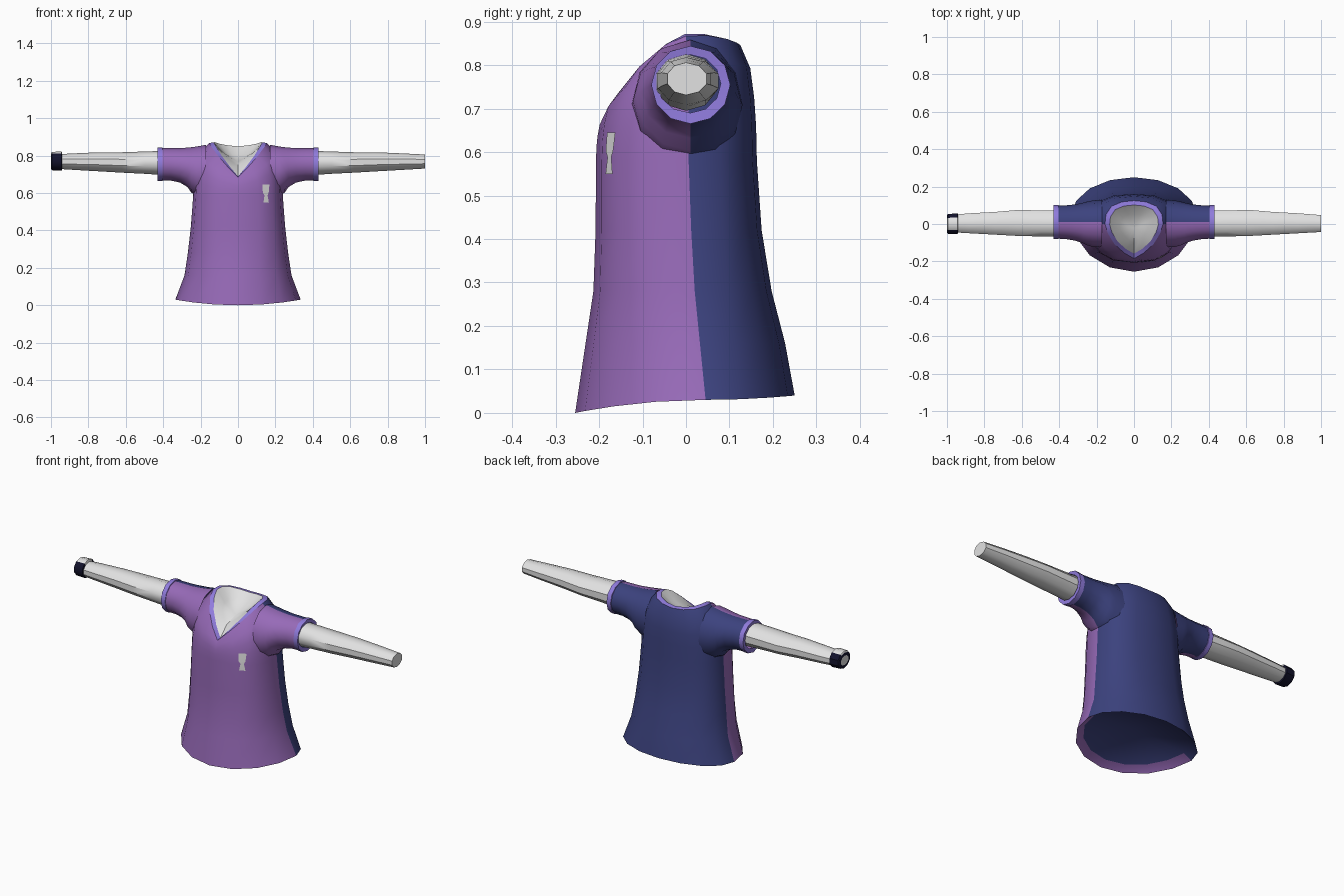
import bpy, bmesh, math
from mathutils import Vector
from mathutils.bvhtree import BVHTree

if "Cube" in bpy.data.objects:
    bpy.data.objects.remove(bpy.data.objects["Cube"])


def material(name, rgb):
    m = bpy.data.materials.new(name)
    m.diffuse_color = (*rgb, 1)
    m.use_nodes = True
    m.node_tree.nodes["Principled BSDF"].inputs["Base Color"].default_value = m.diffuse_color
    return m


PURPLE = material("purple_cloth", (0.31, 0.145, 0.48))
NAVY = material("navy_cloth", (0.045, 0.055, 0.21))
TRIM = material("lavender_trim", (0.28, 0.2, 0.72))
WHITE = material("white_cloth", (0.76, 0.76, 0.76))
DARK = material("dark_band", (0.006, 0.006, 0.025))


def loft(name, rings, mats, pick=lambda i, j: 0, start=None, end=None, angle=40):
    """Skin equal closed rings; start/end = (centre point, material index) closes an end."""
    bm = bmesh.new()
    rows = [[bm.verts.new(p) for p in r] for r in rings]
    n = len(rows[0])
    for i in range(len(rows) - 1):
        for j in range(n):
            k = (j + 1) % n
            f = bm.faces.new((rows[i][j], rows[i][k], rows[i + 1][k], rows[i + 1][j]))
            f.material_index = pick(i, j)
    for row, cap in ((rows[0], start), (rows[-1], end)):
        if cap:
            c = bm.verts.new(cap[0])
            for j in range(n):
                bm.faces.new((row[j], row[(j + 1) % n], c)).material_index = cap[1]
    bmesh.ops.recalc_face_normals(bm, faces=bm.faces)
    return finish(name, bm, mats, angle)


def finish(name, bm, mats, angle=40):
    me = bpy.data.meshes.new(name)
    bm.to_mesh(me)
    bm.free()
    for m in mats:
        me.materials.append(m)
    ob = bpy.data.objects.new(name, me)
    bpy.context.collection.objects.link(ob)
    bpy.ops.object.select_all(action='DESELECT')
    ob.select_set(True)
    bpy.context.view_layer.objects.active = ob
    bpy.ops.object.shade_smooth_by_angle(angle=math.radians(angle))
    return ob


N = 16


def spow(v, p):
    return math.copysign(abs(v) ** p, v)


def torso_ring(z, rx, yf, yb, yc, p, hem=False):
    pts = []
    for j in range(N):
        a = 2 * math.pi * j / N
        s, c = math.sin(a), math.cos(a)
        depth = yf + yc if c > 0 else yb - yc
        dz = (-0.03 if c > 0 else 0.01) * c * c if hem else 0
        pts.append(Vector((rx * spow(s, p), yc - depth * spow(c, p), z + dz)))
    return pts


# Neckline: half a loop, mirrored to the other side
half = [(0, -.185, .685), (.052, -.155, .737), (.105, -.107, .797), (.14, -.05, .845),
        (.155, 0, .867), (.15, .05, .868), (.12, .095, .86), (.065, .118, .851), (0, .125, .846)]
collar = [Vector(p) for p in half] + [Vector((-x, y, z)) for x, y, z in half[-2:0:-1]]
hub = Vector((0, -.02, 0))


def shrink(ring, k, zfun):
    return [Vector((hub.x + (p.x - hub.x) * k, hub.y + (p.y - hub.y) * k, zfun(p.z))) for p in ring]


# Torso: hem, waist and chest, then rounded shoulders up to the neckline
hem = torso_ring(.03, .335, .255, .25, .045, 1, True)
lip = [Vector((p.x * .87, p.y * .87, p.z + .03)) for p in hem]
rings = [lip, hem,
         torso_ring(.16, .286, .231, .228, .032, .93),
         torso_ring(.28, .268, .213, .197, .02, .87),
         torso_ring(.42, .252, .208, .174, .012, .82),
         torso_ring(.58, .24, .207, .163, .006, .8)]
base = rings[-1]
for t in (.3, .55, .8):
    bulge = math.sqrt(1 - t * t)
    ring = []
    for b, c in zip(base, collar):
        p = c + (b - c) * bulge
        p.z = b.z + (c.z - b.z) * t
        ring.append(p)
    rings.append(ring)
rings.append(collar)
loft("shirt_torso", rings, [PURPLE, NAVY],
     lambda i, j: 0 if j < 4 or j >= 12 else 1, start=((0, 0, .11), 1))
tree = BVHTree.FromPolygons(
    [p for r in rings for p in r],
    [(i * N + j, i * N + (j + 1) % N, (i + 1) * N + (j + 1) % N, (i + 1) * N + j)
     for i in range(1, len(rings) - 1) for j in range(N)])

# Collar trim and the undershirt filling the neck
inner = shrink(collar, .84, lambda z: z + .004)
loft("collar_trim", [collar, inner], [TRIM])
loft("undershirt", [inner, shrink(collar, .5, lambda z: z * .4 + .78 * .6)], [WHITE],
     end=((0, -.02, .768), 0))


def section(x, top, bot, yf, yb, n=12, yc=.01):
    """Cross-section across x, starting at the top and going over the front."""
    mid, h = (top + bot) / 2, (top - bot) / 2
    pts = []
    for j in range(n):
        a = 2 * math.pi * j / n
        s = math.sin(a)
        pts.append(Vector((x, yc - s * (yf + yc if s > 0 else yb - yc), mid + h * math.cos(a))))
    return pts


for side, s in (("right", 1), ("left", -1)):
    # Short sleeve flaring into the torso
    loft(side + "_sleeve", [section(s * x, *r) for x, *r in (
        (.17, .858, .56, .125, .13), (.22, .849, .585, .122, .126), (.25, .845, .603, .114, .12),
        (.27, .843, .632, .104, .114), (.31, .84, .656, .09, .105),
        (.36, .84, .667, .081, .1), (.41, .84, .668, .078, .099))],
        [PURPLE, NAVY], lambda i, j: 0 if j < 6 else 1)
    # Sleeve cuff
    loft(side + "_cuff", [section(s * x, *r) for x, *r in (
        (.402, .838, .67, .077, .097), (.404, .844, .665, .08, .102),
        (.43, .844, .665, .08, .102), (.428, .824, .69, .066, .08))], [TRIM])
    # Long undershirt arm
    tip = 1 if s > 0 else .992
    loft(side + "_arm", [section(s * x, *r, 10, 0) for x, *r in (
        (.38, .826, .695, .072, .075), (.50, .822, .703, .07, .076), (.62, .818, .709, .067, .079),
        (.74, .818, .716, .06, .068), (.88, .812, .724, .052, .06), (tip, .806, .731, .045, .05))],
        [WHITE], end=((s * tip, 0, .768), 0))

# Wristband on one arm, open to white along its top
loft("wristband", [section(x, *r, 10, 0) for x, *r in (
    (-.94, .81, .728, .048, .054), (-.943, .822, .72, .056, .06), (-.995, .82, .722, .055, .056),
    (-1, .813, .73, .048, .05), (-1, .796, .742, .034, .036))],
    [DARK, WHITE], lambda i, j: 1 if i < 3 and j in (0, 9) else 0, end=((-1, 0, .768), 1))

# Chest badge: thin plate laid on the cloth
bm = bmesh.new()
rows = []
for z, x0, x1 in ((.645, .13, .168), (.602, .133, .164), (.588, .142, .158), (.55, .136, .165)):
    row = []
    for k in range(4):
        x = x0 + (x1 - x0) * k / 3
        hit = tree.ray_cast(Vector((x, -1, z)), Vector((0, 1, 0)))[0]
        row.append(bm.verts.new((x, hit.y - .004, z)))
    rows.append(row)
for a, b in zip(rows, rows[1:]):
    for k in range(3):
        bm.faces.new((a[k], b[k], b[k + 1], a[k + 1]))
finish("chest_badge", bm, [WHITE])
